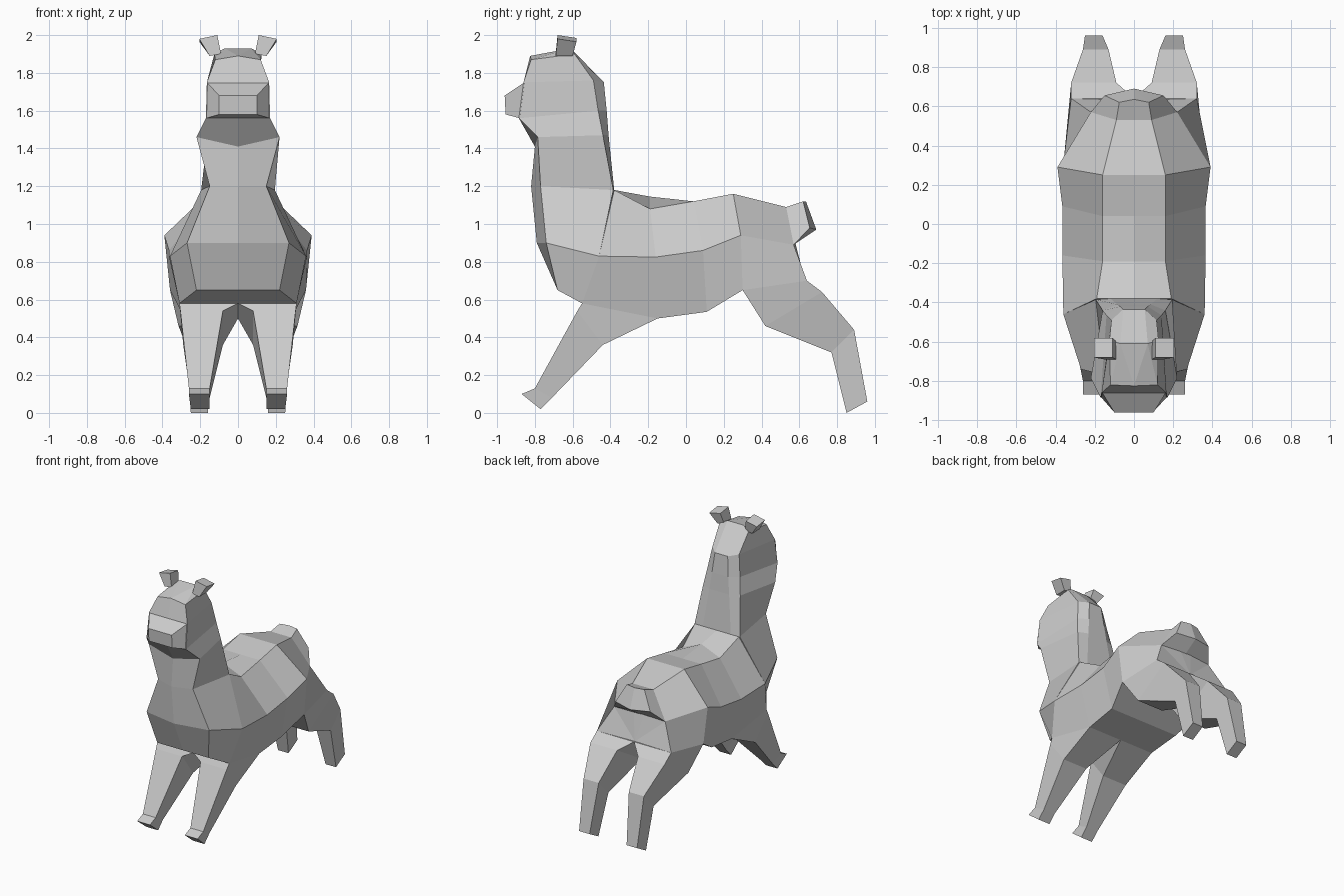
import bpy
import bmesh


def loft(name, rings):
    """Skin a closed tube through equal-sized rings of points and cap both ends."""
    bm = bmesh.new()
    rows = [[bm.verts.new(p) for p in ring] for ring in rings]
    n = len(rows[0])
    for a, b in zip(rows, rows[1:]):
        for i in range(n):
            j = (i + 1) % n
            bm.faces.new((a[i], a[j], b[j], b[i]))
    caps = [bm.faces.new(rows[0]), bm.faces.new(rows[-1])]
    bmesh.ops.triangulate(bm, faces=[f for f in caps if n > 4])
    bmesh.ops.recalc_face_normals(bm, faces=bm.faces)
    mesh = bpy.data.meshes.new(name)
    bm.to_mesh(mesh)
    bm.free()
    obj = bpy.data.objects.new(name, mesh)
    bpy.context.collection.objects.link(obj)
    return obj


def sym(half):
    """Complete a half ring (its end points may lie on x = 0) by mirroring."""
    return half + [(-x, y, z) for x, y, z in reversed(half) if x > 0]


def pair(name, rings):
    """Left and right copies of a lofted part."""
    for side, s in (("right", 1), ("left", -1)):
        loft(f"{name}_{side}", [[(s * x, y, z) for x, y, z in r] for r in rings])


# Torso: spine, top edge, widest edge, lower edge, belly centre
torso = [
    [(0, -.38, 1.18), (.19, -.38, 1.18), (.36, -.46, .83), (.31, -.55, .58), (0, -.55, .58)],
    [(0, -.19, 1.145), (.16, -.19, 1.08), (.365, -.16, .825), (.29, -.15, .50), (0, -.15, .50)],
    [(0, .04, 1.12), (.16, .04, 1.12), (.365, .09, .86), (.30, .11, .535), (0, .11, .535)],
    [(0, .25, 1.16), (.16, .25, 1.16), (.39, .29, .94), (.36, .30, .65), (0, .30, .65)],
    [(0, .53, 1.09), (.09, .53, 1.09), (.22, .57, .89), (.32, .64, .70), (0, .63, .70)],
]
loft("torso", [sym(r) for r in torso])

# Chest, neck and head: back strip, back corner, front corner, front centre
neck = [
    [(.12, -.55, .58), (.31, -.55, .58), (.22, -.68, .65), (0, -.68, .65)],
    [(.12, -.44, .83), (.36, -.46, .83), (.27, -.74, .90), (0, -.79, .90)],
    [(.12, -.38, 1.18), (.195, -.385, 1.18), (.15, -.77, 1.20), (0, -.82, 1.20)],
    [(.085, -.41, 1.47), (.16, -.44, 1.47), (.22, -.785, 1.46), (0, -.80, 1.41)],
    [(.07, -.42, 1.60), (.14, -.465, 1.60), (.17, -.885, 1.56), (0, -.885, 1.56)],
    [(.055, -.435, 1.75), (.115, -.49, 1.76), (.165, -.86, 1.75), (0, -.86, 1.75)],
    [(.07, -.61, 1.93), (.125, -.59, 1.90), (.12, -.82, 1.87), (0, -.825, 1.89)],
]
loft("neck_and_head", [sym(r) for r in neck])

# Muzzle
loft("muzzle", [sym([(.165, -.855, 1.75), (.17, -.88, 1.56)]),
                sym([(.10, -.96, 1.68), (.10, -.955, 1.58)])])

# Tail
loft("tail", [
    sym([(0, .53, 1.09), (.09, .53, 1.09), (.22, .57, .89), (0, .57, .89)]),
    sym([(0, .635, 1.12), (.075, .62, 1.12), (.15, .655, .98), (0, .69, .97)]),
])


# Legs: front y/z, back y/z, inner x, outer x at front and back
def leg(name, rows):
    pair(name, [[(xi, fy, fz), (xf, fy, fz), (xb, by, bz), (xi, by, bz)]
                for fy, fz, by, bz, xi, xf, xb in rows])


leg("front_leg", [
    (-.55, .58, -.15, .50, 0, .31, .29),
    (-.575, .54, -.44, .36, .08, .305, .29),
    (-.80, .13, -.71, .08, .15, .26, .25),
    (-.87, .10, -.77, .02, .15, .26, .25),
])
leg("back_leg", [
    (.30, .65, .64, .70, 0, .36, .32),
    (.42, .46, .72, .64, .09, .315, .32),
    (.77, .32, .89, .44, .13, .26, .26),
    (.85, 0, .96, .06, .16, .25, .25),
])

# Ears
pair("ear", [
    [(.09, -.69, 1.90), (.15, -.69, 1.89), (.15, -.60, 1.89), (.09, -.60, 1.90)],
    [(.11, -.68, 2.00), (.205, -.68, 1.98), (.205, -.58, 1.965), (.11, -.58, 1.985)],
])
